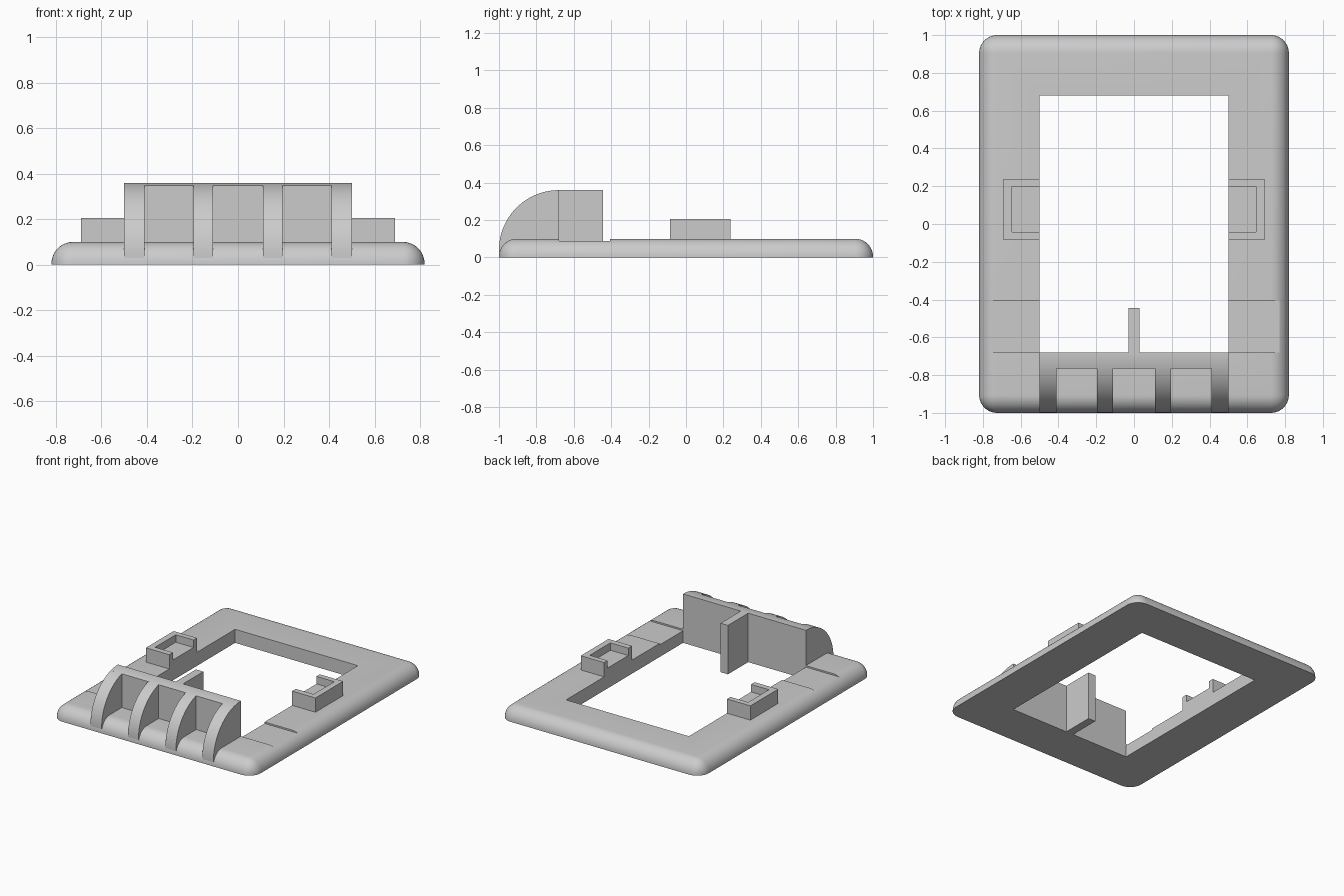
import bpy, bmesh, math
from mathutils import Vector

cube = bpy.data.objects.get("Cube")
if cube:
    bpy.data.objects.remove(cube, do_unlink=True)

grey = bpy.data.materials.new("plain_grey")
grey.use_nodes = True
GREY = (0.6, 0.6, 0.6, 1)
grey.diffuse_color = GREY
grey.node_tree.nodes["Principled BSDF"].inputs["Base Color"].default_value = GREY


def finish(bm, name):
    bmesh.ops.recalc_face_normals(bm, faces=bm.faces[:])
    mesh = bpy.data.meshes.new(name)
    bm.to_mesh(mesh)
    bm.free()
    mesh.materials.append(grey)
    ob = bpy.data.objects.new(name, mesh)
    bpy.context.scene.collection.objects.link(ob)
    return ob


def add_box(bm, lo, hi):
    lo, hi = Vector(lo), Vector(hi)
    verts = bmesh.ops.create_cube(bm, size=1)["verts"]
    for v in verts:
        v.co = (lo + hi) / 2 + v.co * (hi - lo)


def box(name, lo, hi):
    bm = bmesh.new()
    add_box(bm, lo, hi)
    return finish(bm, name)


def prism(name, profile, direction, axis_point):
    """Extrude a closed planar profile along a direction."""
    bm = bmesh.new()
    face = bm.faces.new([bm.verts.new(axis_point(a, b)) for a, b in profile])
    ext = bmesh.ops.extrude_face_region(bm, geom=[face])["geom"]
    bmesh.ops.translate(bm, vec=direction,
                        verts=[g for g in ext if isinstance(g, bmesh.types.BMVert)])
    return finish(bm, name)


def smooth(ob):
    bpy.ops.object.select_all(action='DESELECT')
    ob.select_set(True)
    bpy.context.view_layer.objects.active = ob
    bpy.ops.object.shade_smooth_by_angle(angle=math.radians(30))


def cut(ob, cutter):
    cutter.hide_render = True
    cutter.hide_viewport = True
    mod = ob.modifiers.new("cut", 'BOOLEAN')
    mod.operation = 'DIFFERENCE'
    mod.solver = 'EXACT'
    mod.object = cutter
    bpy.context.view_layer.objects.active = ob
    bpy.ops.object.modifier_apply(modifier=mod.name)
    bpy.data.objects.remove(cutter, do_unlink=True)


# Frame: rounded block, sliced flat underneath, with a window and two shallow slots
bm = bmesh.new()
add_box(bm, (-0.82, -1, -0.4), (0.82, 1, 0.1))
bmesh.ops.bevel(bm, geom=bm.edges[:], offset=0.095, segments=10, profile=0.5, affect='EDGES')
cutline = bmesh.ops.bisect_plane(bm, geom=bm.verts[:] + bm.edges[:] + bm.faces[:],
                                 plane_co=(0, 0, 0), plane_no=(0, 0, 1), clear_inner=True)
bmesh.ops.contextual_create(bm, geom=[g for g in cutline["geom_cut"]
                                      if isinstance(g, bmesh.types.BMEdge)])
frame = finish(bm, "frame")
cut(frame, box("window_cutter", (-0.5, -0.68, -0.2), (0.5, 0.68, 0.3)))
for s in (-1, 1):
    xs = sorted((s * 0.4, s * 0.9))
    cut(frame, box("slot_cutter", (xs[0], -0.68, 0.089), (xs[1], -0.405, 0.3)))
smooth(frame)

# Curved housing: back wall plus four ribs sharing one quarter-round profile
BACK, RISE, RADIUS, LOW = -0.68, 0.04, 0.32, 0.03


def quarter_round(y_start):
    start = math.acos((BACK - y_start) / RADIUS)
    steps = 24
    angles = [start + (math.pi / 2 - start) * i / steps for i in range(steps + 1)]
    arc = [(BACK - RADIUS * math.cos(a), RISE + RADIUS * math.sin(a)) for a in angles]
    return [(BACK, LOW), (y_start, LOW)] + arc


def side_slab(name, x0, x1, y_start):
    ob = prism(name, quarter_round(y_start), (x1 - x0, 0, 0), lambda y, z: (x0, y, z))
    smooth(ob)


side_slab("housing_back_wall", -0.5, 0.5, -0.765)
for side, s in (("left", 1), ("right", -1)):
    for part, a, b in (("inner", 0.11, 0.195), ("outer", 0.41, 0.5)):
        x0, x1 = sorted((s * a, s * b))
        side_slab(f"{side}_{part}_rib", x0, x1, -1)

# Upright fin behind the housing
box("centre_fin", (-0.03, -0.69, 0), (0.03, -0.445, 0.36))

# U-shaped clips with a raised floor, open toward the window
clip = [(0.5, -0.085), (0.69, -0.085), (0.69, 0.237), (0.5, 0.237),
        (0.5, 0.198), (0.645, 0.198), (0.645, -0.043), (0.5, -0.043)]
for side, s in (("left", 1), ("right", -1)):
    prism(f"{side}_clip", clip, (0, 0, 0.115), lambda x, y: (s * x, y, 0.09))
    x0, x1 = sorted((s * 0.5, s * 0.65))
    box(f"{side}_clip_floor", (x0, -0.05, 0.09), (x1, 0.2, 0.15))
